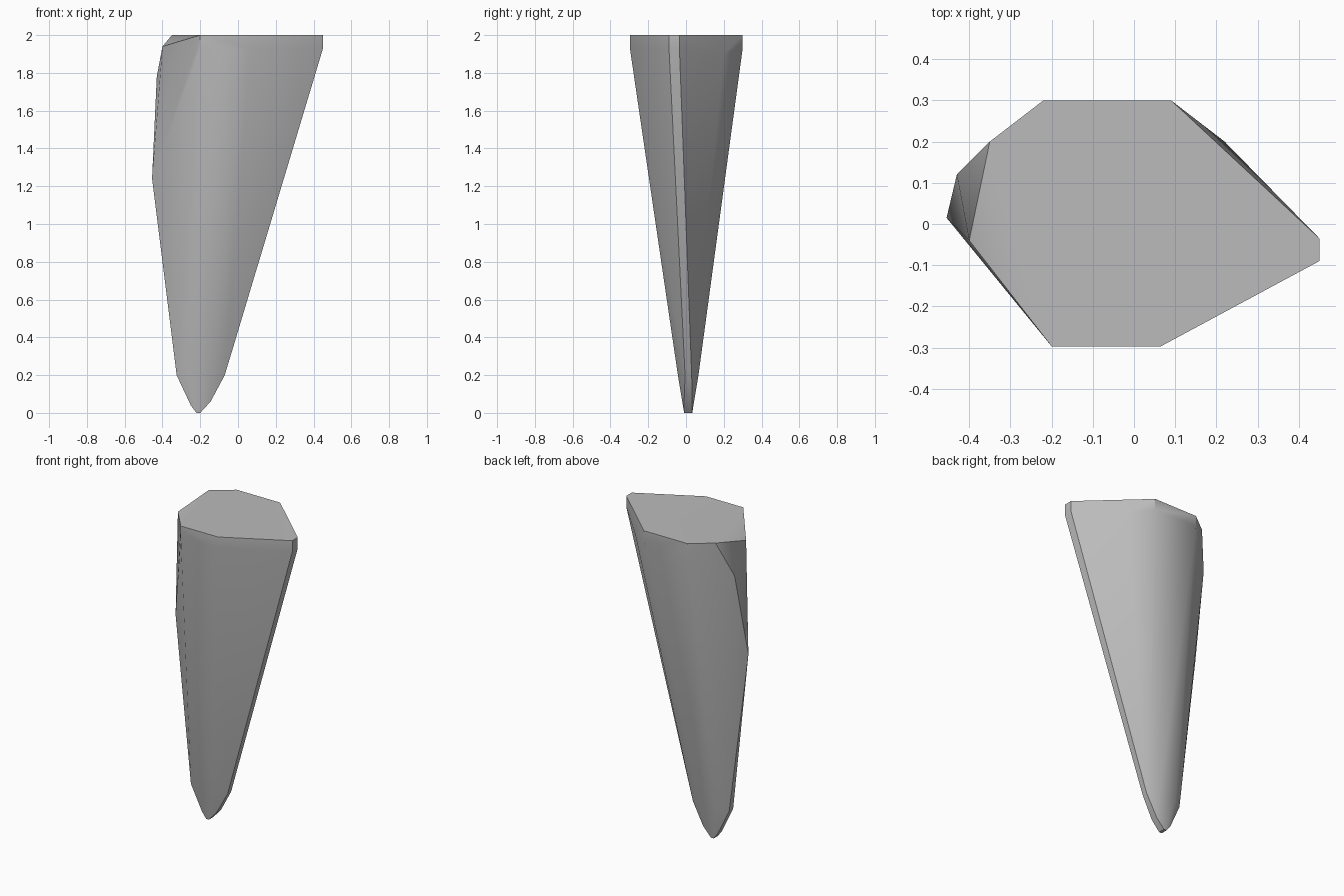
import bpy
import bmesh
from math import radians

if "Cube" in bpy.data.objects:
    bpy.data.objects.remove(bpy.data.objects["Cube"], do_unlink=True)

# Stone colour
stone = bpy.data.materials.new("grey stone")
stone.use_nodes = True
grey = (0.5, 0.5, 0.5, 1)
stone.diffuse_color = grey
stone.node_tree.nodes["Principled BSDF"].inputs["Base Color"].default_value = grey

# Outline of the flat root, shared by the top rim and the lip just below it
rim = [(-0.22, 0.3), (0.09, 0.3), (0.45, -0.035), (0.45, -0.09),
       (0.065, -0.297), (-0.2, -0.297)]
points = [(x, y, z) for z in (1.93, 2) for x, y in rim]

# Bulge below the back rim, then the chipped corner
points += [(0.22, 0.2, 1.9)]
points += [(-0.35, 0.2, 2), (-0.4, -0.04, 1.94),
           (-0.43, 0.12, 1.78), (-0.455, 0.015, 1.24)]

# Shoulder above the tip
shoulder = [(-0.325, -0.015), (-0.325, 0.025), (-0.26, 0.066), (-0.14, 0.066),
            (-0.07, 0.03), (-0.07, -0.005), (-0.15, -0.043), (-0.27, -0.043)]
points += [(x, y, 0.2) for x, y in shoulder]

# Blunt tip
for y in (-0.01, 0.033):
    points += [(-0.22, y, 0), (-0.2, y, 0), (-0.25, y, 0.04), (-0.145, y, 0.06)]

# Wrap the points in one faceted skin
bm = bmesh.new()
for p in points:
    bm.verts.new(p)
hull = bmesh.ops.convex_hull(bm, input=bm.verts)
loose = {g for g in hull["geom_interior"] + hull["geom_unused"]
         if isinstance(g, bmesh.types.BMVert)}
bmesh.ops.delete(bm, geom=list(loose), context="VERTS")
bmesh.ops.dissolve_limit(bm, angle_limit=radians(1), verts=bm.verts, edges=bm.edges)
bmesh.ops.recalc_face_normals(bm, faces=bm.faces)

mesh = bpy.data.meshes.new("stone_spike")
bm.to_mesh(mesh)
bm.free()
mesh.materials.append(stone)
spike = bpy.data.objects.new("stone_spike", mesh)
bpy.context.collection.objects.link(spike)

# Soft facets with the hard edges kept
bpy.ops.object.select_all(action="DESELECT")
spike.select_set(True)
bpy.context.view_layer.objects.active = spike
bpy.ops.object.shade_smooth_by_angle(angle=radians(35))
